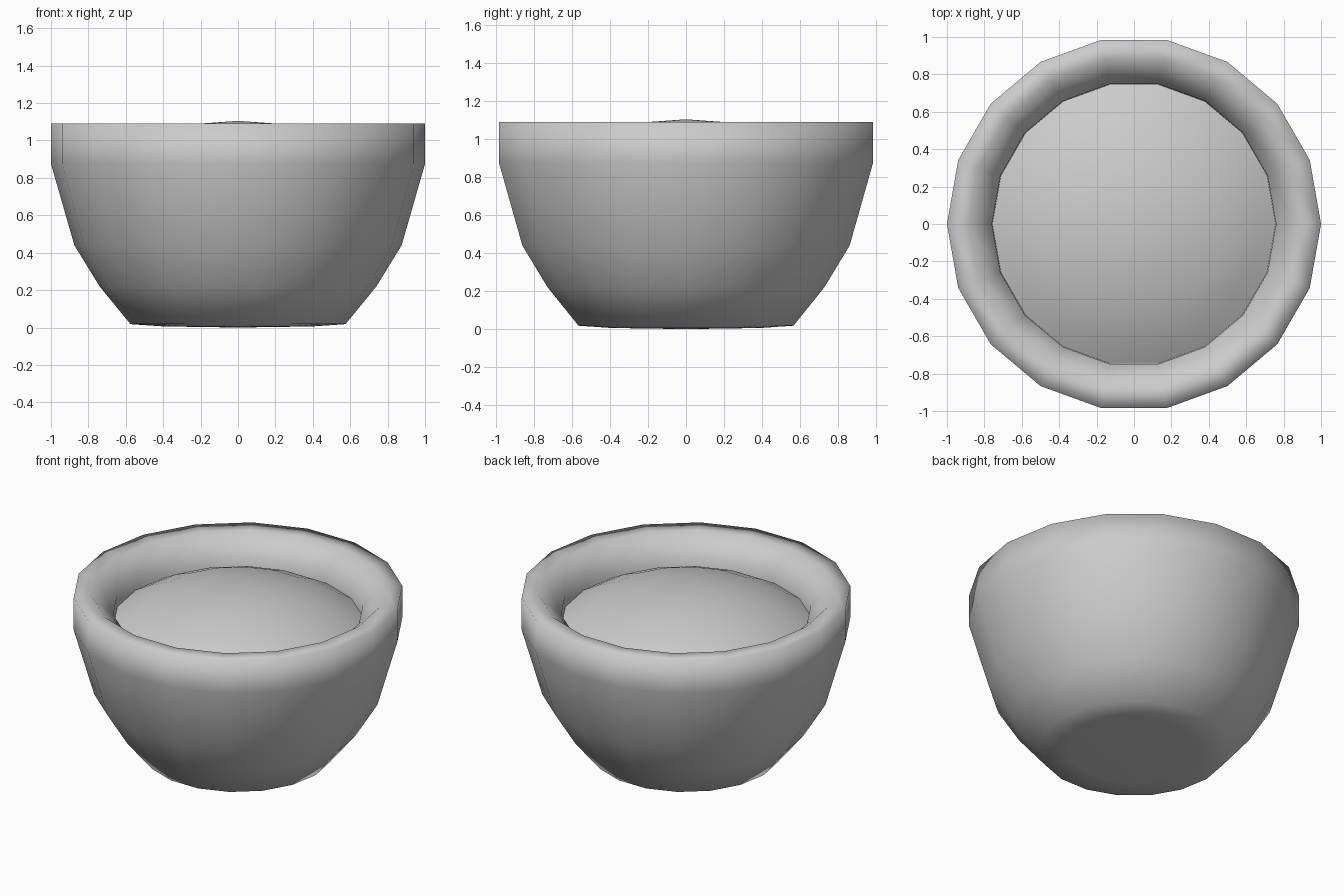
import bpy, bmesh, math

if "Cube" in bpy.data.objects:
    bpy.data.objects.remove(bpy.data.objects["Cube"])

SIDES = 18


def lathe(name, profile):
    """Revolve (radius, z) points around z; radius 0 makes a pole."""
    bm = bmesh.new()
    rings = []
    for r, z in profile:
        if r == 0:
            rings.append([bm.verts.new((0, 0, z))] * SIDES)
        else:
            rings.append([bm.verts.new((r * math.cos(math.tau * i / SIDES),
                                        r * math.sin(math.tau * i / SIDES), z))
                          for i in range(SIDES)])
    for a, b in zip(rings, rings[1:]):
        for i in range(SIDES):
            j = (i + 1) % SIDES
            corners = list(dict.fromkeys((a[i], a[j], b[j], b[i])))
            bm.faces.new(corners).smooth = True
    mesh = bpy.data.meshes.new(name)
    bm.to_mesh(mesh)
    bm.free()
    obj = bpy.data.objects.new(name, mesh)
    bpy.context.collection.objects.link(obj)
    return obj


# Bowl: slightly bulged base, faceted wall, thick rim and inner lip
lathe("bowl", [(0, 0), (0.40, 0.006), (0.575, 0.018), (0.74, 0.22),
               (0.875, 0.44), (1.0, 0.875), (1.0, 1.09), (0.885, 1.09),
               (0.76, 0.97), (0.755, 0.85)])

# Domed filling, tucked behind the lip
lathe("filling", [(0.78, 0.885), (0.66, 0.955), (0.50, 1.025),
                  (0.25, 1.087), (0, 1.105)])
